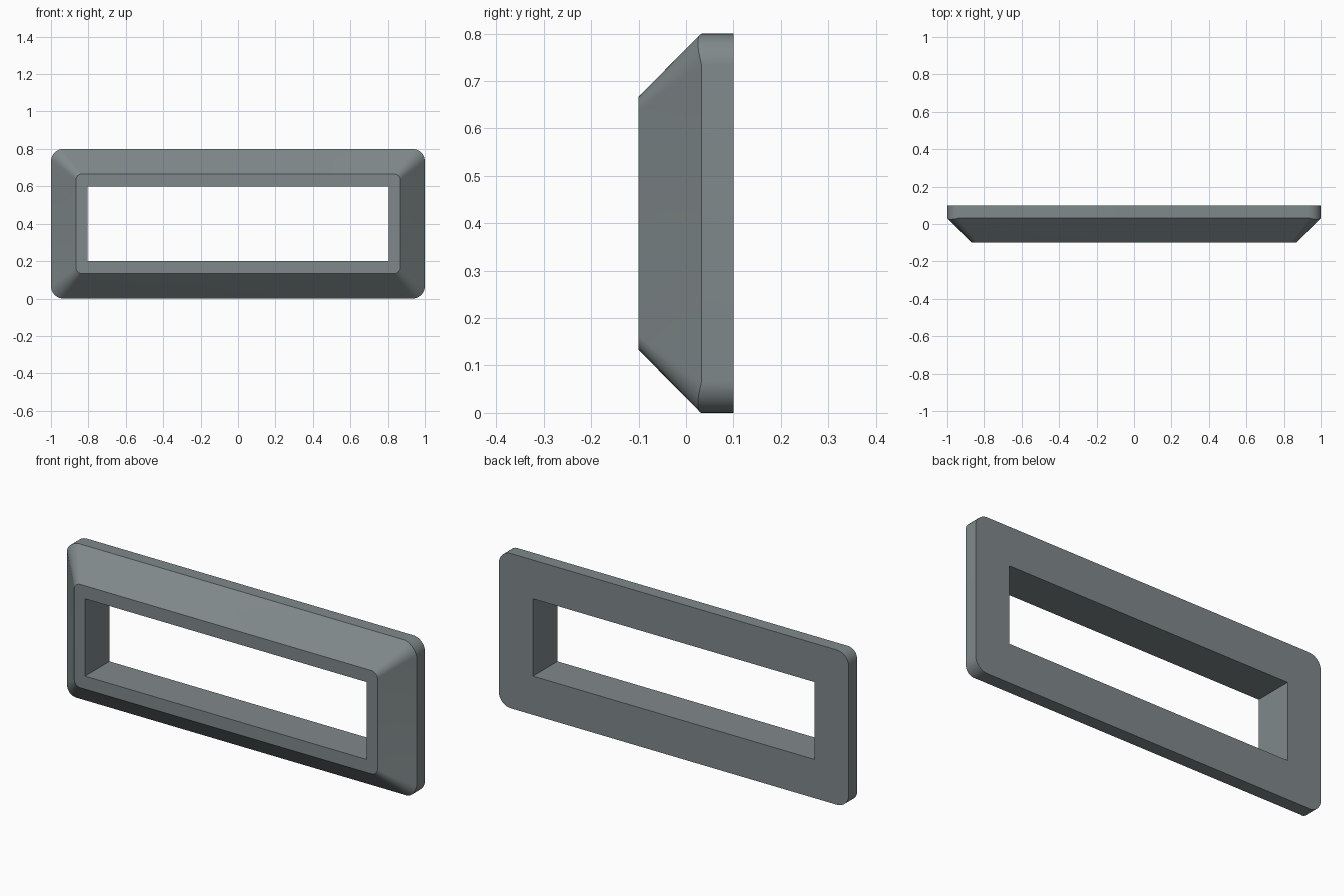
import bpy, bmesh, math

if "Cube" in bpy.data.objects:
    bpy.data.objects.remove(bpy.data.objects["Cube"])

STEPS = 10  # segments per rounded corner

mat = bpy.data.materials.new("slate grey")
mat.diffuse_color = (0.216, 0.250, 0.255, 1)
mat.use_nodes = True
mat.node_tree.nodes["Principled BSDF"].inputs["Base Color"].default_value = mat.diffuse_color

bm = bmesh.new()


def corner_loop(half_x, half_z, radius, y, dip=0.0):
    """Rounded rectangle as four corner arcs; dip pulls the arc middles forward."""
    corners = []
    for k, (sx, sz) in enumerate([(1, 1), (-1, 1), (-1, -1), (1, -1)]):
        arc = []
        for i in range(STEPS + 1):
            t = math.pi / 2 * i / STEPS
            a = t + k * math.pi / 2
            arc.append(bm.verts.new((sx * (half_x - radius) + radius * math.cos(a),
                                     y - dip * math.sin(2 * t),
                                     0.4 + sz * (half_z - radius) + radius * math.sin(a))))
        corners.append(arc)
    return corners


def hole_loop(y):
    return [bm.verts.new((sx * 0.805, y, 0.4 + sz * 0.2))
            for sx, sz in [(1, 1), (-1, 1), (-1, -1), (1, -1)]]


def bridge(a, b):
    n = len(a)
    for i in range(n):
        j = (i + 1) % n
        bm.faces.new((a[i], a[j], b[j], b[i]))


def flat_ring(arcs, hole):
    """Flat face between a rounded outline and the square-cornered opening."""
    for k in range(4):
        for p, q in zip(arcs[k], arcs[k][1:]):
            bm.faces.new((p, q, hole[k]))
        n = (k + 1) % 4
        bm.faces.new((arcs[k][-1], arcs[n][0], hole[n], hole[k]))


def flat(arcs):
    return [v for arc in arcs for v in arc]


# Outer rim, sloped bevel, front lip, opening and back
back = corner_loop(1.0, 0.4, 0.067, 0.1)
crease = corner_loop(1.0, 0.4, 0.067, 0.033, dip=0.008)
front = corner_loop(0.867, 0.267, 0.035, -0.1)
hole_front, hole_back = hole_loop(-0.1), hole_loop(0.1)
bridge(flat(back), flat(crease))
bridge(flat(crease), flat(front))
flat_ring(front, hole_front)
bridge(hole_front, hole_back)
flat_ring(back, hole_back)
bmesh.ops.recalc_face_normals(bm, faces=bm.faces)

mesh = bpy.data.meshes.new("bevelled_frame")
bm.to_mesh(mesh)
bm.free()
mesh.materials.append(mat)
frame = bpy.data.objects.new("bevelled_frame", mesh)
bpy.context.collection.objects.link(frame)
bpy.context.view_layer.objects.active = frame
frame.select_set(True)
bpy.ops.object.shade_smooth_by_angle(angle=math.radians(25))
